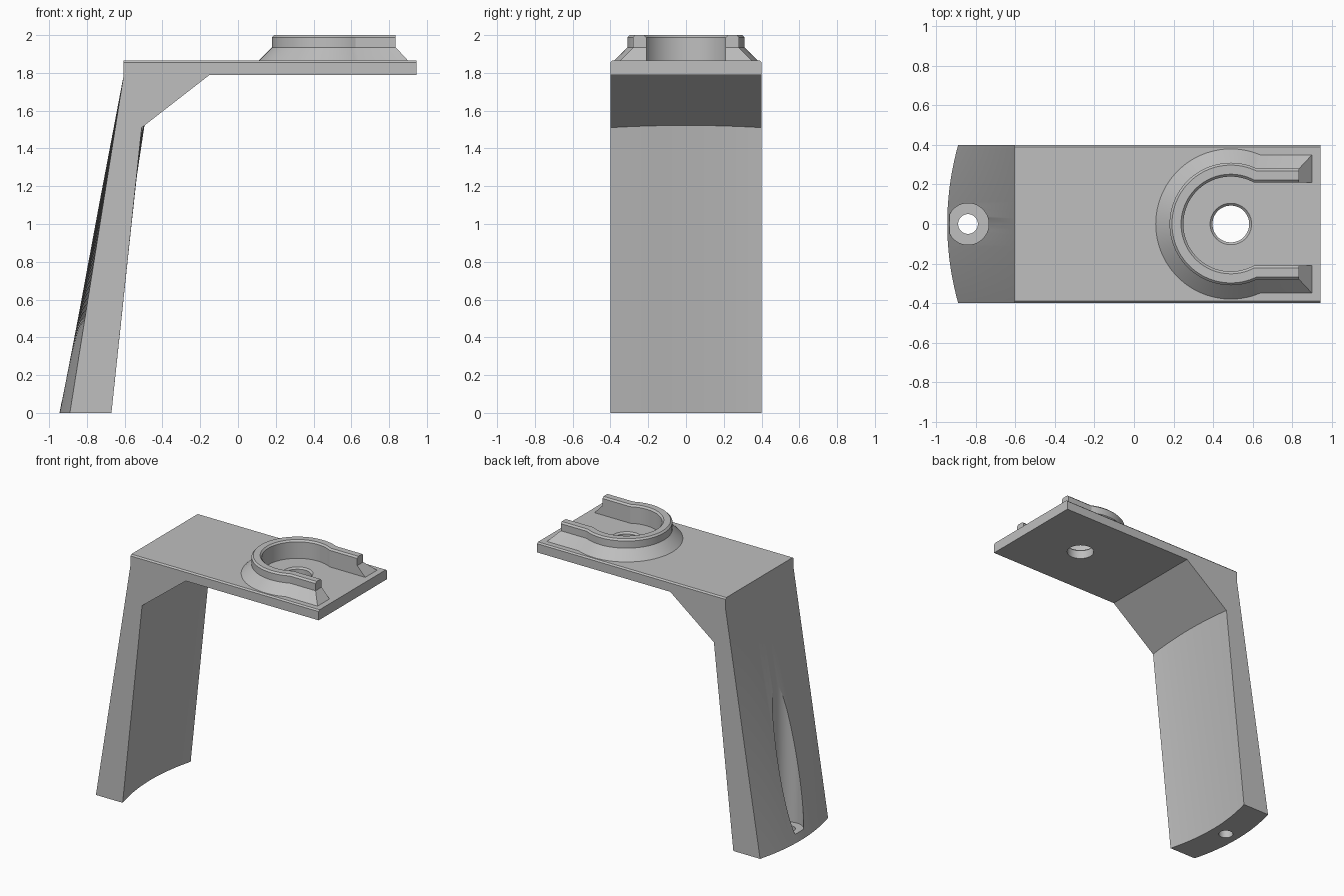
import bpy, bmesh, math

if "Cube" in bpy.data.objects:
    bpy.data.objects.remove(bpy.data.objects["Cube"])

grey = bpy.data.materials.new("plain_grey")
grey.use_nodes = True
colour = (0.52, 0.52, 0.52, 1)
grey.diffuse_color = colour
grey.node_tree.nodes["Principled BSDF"].inputs["Base Color"].default_value = colour


def finish(name, bm):
    bmesh.ops.recalc_face_normals(bm, faces=bm.faces)
    mesh = bpy.data.meshes.new(name)
    bm.to_mesh(mesh)
    bm.free()
    mesh.materials.append(grey)
    obj = bpy.data.objects.new(name, mesh)
    bpy.context.collection.objects.link(obj)
    return obj


def activate(obj):
    bpy.ops.object.select_all(action='DESELECT')
    obj.select_set(True)
    bpy.context.view_layer.objects.active = obj


def smooth(obj):
    activate(obj)
    bpy.ops.object.shade_smooth_by_angle(angle=math.radians(20))


def sweep(sections, caps):
    """Join closed cross-sections; caps lists the end faces by point index."""
    bm = bmesh.new()
    rows = [[bm.verts.new(p) for p in s] for s in sections]
    n = len(rows[0])
    for a, b in zip(rows, rows[1:]):
        for i in range(n):
            j = (i + 1) % n
            bm.faces.new((a[i], a[j], b[j], b[i]))
    for row in (rows[0], rows[-1]):
        for cap in caps:
            bm.faces.new([row[i] for i in cap])
    return bm


def drill(obj, x, z0, z1, r0, r1):
    """Cut a vertical round hole that widens from r0 to r1."""
    bpy.ops.mesh.primitive_cone_add(vertices=64, radius1=r0, radius2=r1, depth=z1 - z0,
                                    location=(x, 0, (z0 + z1) / 2))
    cutter = bpy.context.object
    cutter.name = "hole_cutter"
    cutter.hide_render = True
    cutter.data.materials.append(grey)
    activate(obj)
    mod = obj.modifiers.new("hole", 'BOOLEAN')
    mod.operation = 'DIFFERENCE'
    mod.solver = 'EXACT'
    mod.object = cutter
    bpy.ops.object.modifier_apply(modifier=mod.name)
    bpy.data.objects.remove(cutter)


# Bracket body: L-shaped section swept across the width, foot curved in plan
HALF, TOP, UNDER = 0.4, 1.865, 1.79


def body_section(y):
    bow = 1 - (y / HALF) ** 2
    top = TOP - max(0, abs(y) - (HALF - 0.01))
    return [(x, y, z) for x, z in (
        (-0.89 - 0.055 * bow, 0), (-0.605, UNDER), (-0.605, top), (0.945, top),
        (0.945, UNDER), (-0.15, UNDER), (-0.51 + 0.015 * bow, 1.51 + 0.012 * bow),
        (-0.67 - 0.055 * bow, 0))]


inset = HALF - 0.01
stations = [-HALF] + [inset * (i / 14 - 1) for i in range(29)] + [HALF]
body = finish("bracket_body", sweep([body_section(y) for y in stations], [range(8)]))

# Screw recess in the leg, with a small hole through the foot
drill(body, -0.84, 0.06, 1.6, 0.105, 0.105)
drill(body, -0.84, -0.1, 0.3, 0.05, 0.05)

# Hole through the plate, with a bevelled rim
CX = 0.49
drill(body, CX, 1.6, 1.95, 0.093, 0.093)
drill(body, CX, TOP - 0.012, TOP + 0.012, 0.093, 0.117)
smooth(body)

# Keyhole-shaped collar: circle radius, wing half-width, wing end, height
BASE = TOP - 0.004
collar_profile = [
    (0.24, 0.21, 0.904, BASE), (0.384, 0.354, 0.904, BASE),
    (0.31, 0.28, 0.835, 1.935), (0.31, 0.28, 0.835, 1.988),
    (0.298, 0.268, 0.835, 2.0), (0.252, 0.222, 0.835, 2.0),
    (0.24, 0.21, 0.835, 1.988), (0.24, 0.21, 0.835, 1.935)]


def keyhole_path(r, w, end, z, steps=64):
    a = math.asin(w / r)
    angles = [a + (2 * math.pi - 2 * a) * i / steps for i in range(steps + 1)]
    arc = [(CX + r * math.cos(t), r * math.sin(t), z) for t in angles]
    return [(end, w, z)] + arc + [(end, -w, z)]


paths = [keyhole_path(*p) for p in collar_profile]
collar = finish("mount_collar", sweep(list(zip(*paths)), [(0, 1, 2, 7), range(2, 8)]))
smooth(collar)
